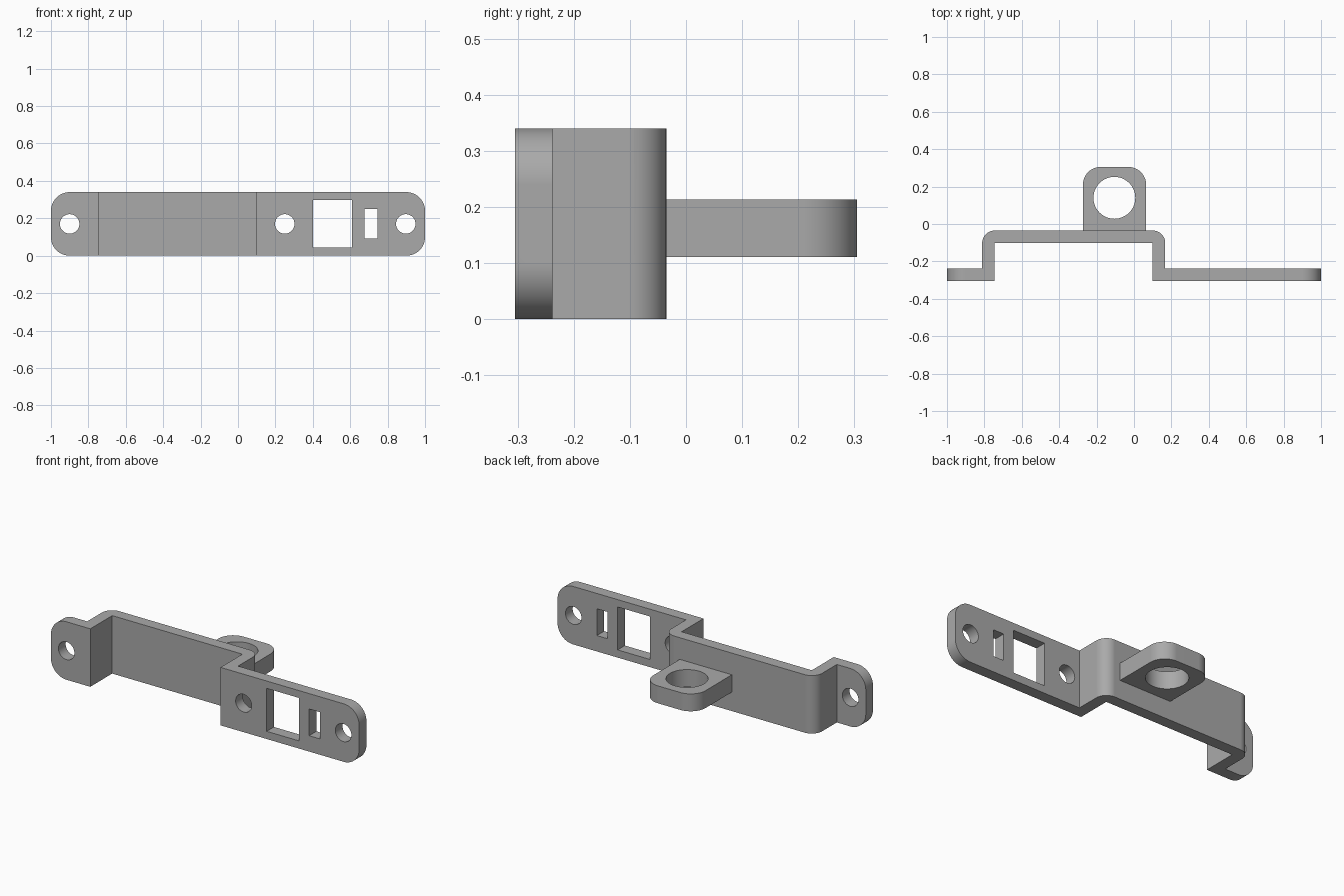
import bpy
import bmesh
from math import cos, sin, pi, radians
from mathutils import Vector

cube = bpy.data.objects.get("Cube")
if cube:
    bpy.data.objects.remove(cube, do_unlink=True)

grey = bpy.data.materials.new("plain grey")
grey.use_nodes = True
colour = (0.4, 0.4, 0.4, 1)
grey.diffuse_color = colour
grey.node_tree.nodes["Principled BSDF"].inputs["Base Color"].default_value = colour


def rounded(corners, steps=12):
    """Outline from (x, y, radius) corners, with right-angle corners rounded."""
    out = []
    for i, (x, y, r) in enumerate(corners):
        p = Vector((x, y))
        if not r:
            out.append(p)
            continue
        a = (Vector(corners[i - 1][:2]) - p).normalized()
        b = (Vector(corners[(i + 1) % len(corners)][:2]) - p).normalized()
        for k in range(steps + 1):
            t = k / steps * pi / 2
            out.append(p + (a + b) * r - (b * cos(t) + a * sin(t)) * r)
    return out


def rectangle(x0, y0, x1, y1, front=0, back=0):
    return rounded([(x0, y0, front), (x1, y0, front), (x1, y1, back), (x0, y1, back)])


def circle(x, y, r, n=48):
    return [Vector((x + r * cos(2 * pi * k / n), y + r * sin(2 * pi * k / n)))
            for k in range(n)]


def prism(name, outline, low, high, axis="Z"):
    """Extrude an outline along z, or an x-z outline along y."""
    bm = bmesh.new()
    place = (lambda p, h: (p.x, p.y, h)) if axis == "Z" else (lambda p, h: (p.x, h, p.y))
    face = bm.faces.new([bm.verts.new(place(p, low)) for p in outline])
    moved = bmesh.ops.extrude_face_region(bm, geom=[face])["geom"]
    shift = Vector(place(Vector((0, 0)), high - low))
    bmesh.ops.translate(bm, vec=shift,
                        verts=[g for g in moved if isinstance(g, bmesh.types.BMVert)])
    bmesh.ops.recalc_face_normals(bm, faces=bm.faces)
    mesh = bpy.data.meshes.new(name)
    bm.to_mesh(mesh)
    bm.free()
    mesh.materials.append(grey)
    obj = bpy.data.objects.new(name, mesh)
    bpy.context.collection.objects.link(obj)
    return obj


def activate(obj):
    bpy.ops.object.select_all(action="DESELECT")
    obj.select_set(True)
    bpy.context.view_layer.objects.active = obj


def combine(obj, tool, operation):
    activate(obj)
    mod = obj.modifiers.new("shape", "BOOLEAN")
    mod.operation = operation
    mod.solver = "EXACT"
    mod.object = tool
    bpy.ops.object.modifier_apply(modifier=mod.name)
    bpy.data.objects.remove(tool, do_unlink=True)


def finish(obj):
    activate(obj)
    bpy.ops.object.shade_smooth_by_angle(angle=radians(30))
    mod = obj.modifiers.new("even shading", "WEIGHTED_NORMAL")
    mod.keep_sharp = True


# Bent strip: two flanges joined by a raised bridge, outer bends rounded
front, back, height = -0.305, -0.035, 0.34
thick = 0.067
step = front + thick
left, right = -0.745, 0.1
bracket = prism("bent_bracket", rounded([
    (-1, front, 0), (left, front, 0), (left, back - thick, 0),
    (right, back - thick, 0), (right, front, 0), (1, front, 0),
    (1, step, 0), (right + thick, step, 0), (right + thick, back, thick),
    (left - thick, back, thick), (left - thick, step, 0), (-1, step, 0)]), 0, height)

# Rounded strip ends
ends = prism("end_shape", rectangle(-1, 0, 1, height, 0.1, 0.1), -0.5, 0.5, "Y")
combine(bracket, ends, "INTERSECT")

# Screw holes, large window and narrow slot
cuts = [circle(x, height / 2, 0.052) for x in (-0.9, 0.25, 0.897)]
cuts += [rectangle(0.4, 0.045, 0.61, 0.297), rectangle(0.675, 0.093, 0.745, 0.25)]
for outline in cuts:
    combine(bracket, prism("cutter", outline, -0.5, 0.5, "Y"), "DIFFERENCE")

# Ring lug on the back of the bridge
lug = prism("ring_lug", rectangle(-0.273, back - 0.02, 0.065, 0.305, 0, 0.095), 0.111, 0.213)
combine(lug, prism("cutter", circle(-0.105, 0.14, 0.112), 0, 0.5), "DIFFERENCE")
combine(bracket, lug, "UNION")
finish(bracket)
